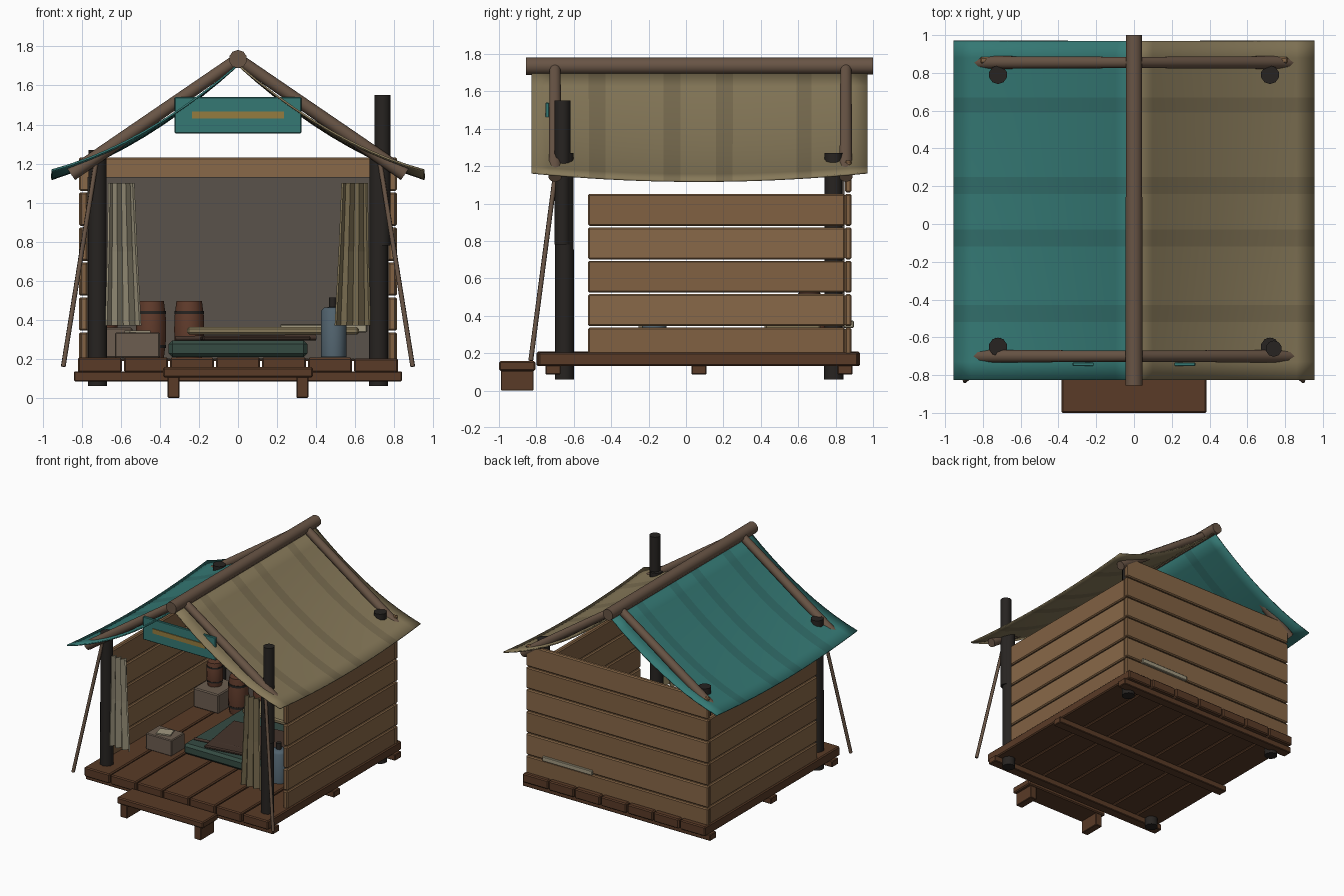
import bpy, bmesh, math, random
from mathutils import Vector

if "Cube" in bpy.data.objects:
    bpy.data.objects.remove(bpy.data.objects["Cube"])
random.seed(4)

def mat(name, r, g, b):
    m = bpy.data.materials.new(name)
    m.diffuse_color = (r, g, b, 1)
    m.use_nodes = True
    m.node_tree.nodes["Principled BSDF"].inputs["Base Color"].default_value = m.diffuse_color
    return m

DECK = mat("deck_wood", .10, .043, .02)
WALL = mat("wall_wood", .25, .14, .065)
WALL2 = mat("wall_wood_dark", .22, .12, .055)
POST = mat("charred_wood", .02, .017, .015)
POLE = mat("pole_wood", .14, .09, .06)
TEAL = mat("teal_cloth", .035, .19, .175)
TEAL2 = mat("teal_cloth_band", .03, .15, .14)
TAN = mat("tan_cloth", .24, .19, .10)
TAN2 = mat("tan_cloth_band", .19, .15, .08)
GREEN = mat("mattress_green", .035, .07, .055)
BROWN = mat("blanket_brown", .06, .035, .025)
BARREL = mat("barrel_wood", .12, .045, .025)
CRATE = mat("crate_wood", .15, .11, .08)
STEEL = mat("blue_metal", .08, .12, .15)
YELLOW = mat("yellow_paint", .30, .20, .05)
LINING = mat("grey_lining", .10, .085, .07)
PALE = mat("pale_wood", .36, .32, .22)

def make(name, bm, *mats):
    me = bpy.data.meshes.new(name)
    bmesh.ops.recalc_face_normals(bm, faces=bm.faces[:])
    bm.to_mesh(me)
    bm.free()
    ob = bpy.data.objects.new(name, me)
    bpy.context.collection.objects.link(ob)
    for m in mats:
        me.materials.append(m)
    return ob

def box(name, x0, x1, y0, y1, z0, z1, m, bevel=.008, rot=(0, 0, 0)):
    bm = bmesh.new()
    bmesh.ops.create_cube(bm, size=1)
    for v in bm.verts:
        v.co = Vector((v.co.x * (x1 - x0), v.co.y * (y1 - y0), v.co.z * (z1 - z0)))
    ob = make(name, bm, m)
    ob.location = ((x0 + x1) / 2, (y0 + y1) / 2, (z0 + z1) / 2)
    ob.rotation_euler = rot
    if bevel:
        b = ob.modifiers.new("bevel", 'BEVEL')
        b.width = bevel
        b.segments = 1
    return ob

def smooth(ob):
    for p in ob.data.polygons:
        p.use_smooth = len(p.vertices) == 4

def pole(name, a, b, r0, r1, m, n=10):
    a, b = Vector(a), Vector(b)
    bm = bmesh.new()
    bmesh.ops.create_cone(bm, cap_ends=True, segments=n, radius1=r0, radius2=r1, depth=(b - a).length)
    ob = make(name, bm, m)
    ob.location = (a + b) / 2
    ob.rotation_euler = (b - a).to_track_quat('Z', 'Y').to_euler()
    smooth(ob)
    return ob

def lathe(name, x, y, prof, m, n=12):
    bm = bmesh.new()
    rings = [[bm.verts.new((r * math.cos(2 * math.pi * i / n), r * math.sin(2 * math.pi * i / n), z))
              for i in range(n)] for r, z in prof]
    for p, q in zip(rings, rings[1:]):
        for i in range(n):
            bm.faces.new((p[i], p[(i + 1) % n], q[(i + 1) % n], q[i]))
    bm.faces.new(rings[0][::-1])
    bm.faces.new(rings[-1])
    ob = make(name, bm, m)
    ob.location = (x, y, 0)
    smooth(ob)
    return ob

# deck: planks on three joists
for i in range(7):
    x = -.825 + i * .2357
    d = random.uniform(0, .012)
    box("deck_plank", x + .005, x + .231, -.80 + d, .93 - d, .13, .208 - d / 2, DECK)
for y in (-.71, .07, .85):
    box("deck_joist", -.84, .84, y - .04, y + .04, .085, .135, DECK, .005)

# front step
box("step_tread", -.385, .385, -1, -.805, .105, .157, DECK)
for s in (-1, 1):
    box("step_leg", s * .33 - .03, s * .33 + .03, -.99, -.815, 0, .107, DECK, .004)

# board walls: two sides and the back
for i in range(6):
    z0, z1 = .203 + i * .171 - (.03 if i else 0), .338 + i * .179 - (.004 if i < 5 else .0)
    z0, z1 = (.19 if i == 0 else .165 + i * .179), min(.336 + i * .179, 1.235)
    m = WALL if i % 2 else WALL2
    if i < 5:
        for s in (-1, 1):
            box("side_wall_board", s * .79 - .02, s * .79 + .02, -.525, .85, z0, z1, m)
    box("back_wall_board", -.815, .815, .85, .885, z0, z1, m)
box("back_lining", -.77, .77, .835, .848, .2, 1.13, LINING, 0)

# posts, with a taller splice on the front right
for x in (-.72, .72):
    for y in (-.65, .79):
        pole("corner_post", (x, y, .06), (x, y, 1.27), .051, .049, POST)
pole("tall_post", (.74, -.66, .78), (.74, -.66, 1.55), .043, .043, POST)

# ridge pole, rafters and leaning stays
pole("ridge_pole", (0, -.855, 1.735), (0, 1, 1.735), .047, .045, POLE)
for s in (-1, 1):
    for y in (-.70, .855):
        pole("rafter", (0, y, 1.735), (s * .855, y, 1.145), .031, .036, POLE)
    pole("front_stay", (s * .725, -.69, 1.22), (s * .895, -.83, .16), .013, .013, POLE, 6)

# sagging roof sheets with darker bands
bands = [(-.52, -.43), (-.12, -.03), (.16, .25), (.59, .67)]
ys = sorted([-.825, -.73, -.62, -.33, -.22, .07, .36, .48, .78, .88, .97] + [v for b in bands for v in b])
N = 10
for s, name, mats in ((-1, "left_roof_sheet", (TEAL, TEAL2)), (1, "right_roof_sheet", (TAN, TAN2))):
    bm = bmesh.new()
    g = []
    for y in ys:
        t = (y - .07) / .9
        row = []
        for i in range(N + 1):
            u = i / N
            z = 1.705 - .54 * u - .28 * u * (1 - u) - .045 * (1 - t * t) * u
            row.append(bm.verts.new((s * .955 * u, y, z)))
        g.append(row)
    for j in range(len(ys) - 1):
        mid = (ys[j] + ys[j + 1]) / 2
        k = int(any(a < mid < b for a, b in bands))
        for i in range(N):
            f = bm.faces.new((g[j][i], g[j][i + 1], g[j + 1][i + 1], g[j + 1][i]))
            f.material_index = k
            f.smooth = True
    ob = make(name, bm, *mats)
    so = ob.modifiers.new("thickness", 'SOLIDIFY')
    so.thickness = .01
    so.offset = 0

# hanging board under the front gable
box("gable_board", -.325, .325, -.752, -.732, 1.355, 1.54, TEAL, .004)
box("gable_board_stripe", -.235, .235, -.758, -.75, 1.43, 1.467, YELLOW, 0)

# folded door curtains
for s in (-1, 1):
    bm = bmesh.new()
    rows = []
    for z, xi, xo in ((1.10, .53, .665), (.75, .515, .67), (.37, .495, .68)):
        rows.append([bm.verts.new((s * (xi + (xo - xi) * i / 6), -.655 + (.018 if i % 2 else -.018), z))
                     for i in range(7)])
    for p, q in zip(rows, rows[1:]):
        for i in range(6):
            bm.faces.new((p[i], p[i + 1], q[i + 1], q[i]))
    ob = make("door_curtain", bm, PALE if s < 0 else TAN)
    ob.modifiers.new("thickness", 'SOLIDIFY').thickness = .012

# bedding
box("mattress", -.355, .355, -.2, .58, .208, .295, GREEN, .02)
box("blanket", -.22, .34, -.14, .35, .293, .318, BROWN, .008, (0, 0, .15))
box("folded_cloth", -.26, .62, .42, .72, .325, .362, TAN, .01)
box("loose_board", .215, .66, .80, .897, .335, .375, PALE, .005)
pole("walking_stick", (-.32, -.1, .305), (.40, -.02, .31), .012, .015, BROWN, 6)

# crates and barrels
box("small_crate", -.63, -.40, -.28, -.11, .205, .335, CRATE, .006)
box("crate_paper", -.57, -.46, -.24, -.15, .335, .345, PALE, 0, (0, 0, .3))
box("back_crate", -.765, -.54, .52, .78, .205, .36, CRATE)

def barrel(x, y, z, r, h):
    lathe("barrel", x, y, [(r * .85, z), (r * .97, z + h * .25), (r, z + h * .5),
                           (r * .97, z + h * .75), (r * .85, z + h)], BARREL)
    for k in (.2, .8):
        lathe("barrel_hoop", x, y, [(r * .98, z + h * (k - .03)), (r * .98, z + h * (k + .03))], POST)

barrel(-.445, .64, .205, .077, .29)
barrel(-.25, .68, .205, .077, .29)
barrel(-.67, .66, .36, .062, .19)

# metal canister
lathe("canister", .49, -.17, [(.065, .21), (.065, .445), (.05, .462), (.022, .465)], STEEL)
lathe("canister_neck", .485, -.17, [(.02, .46), (.02, .515)], POST, 8)
